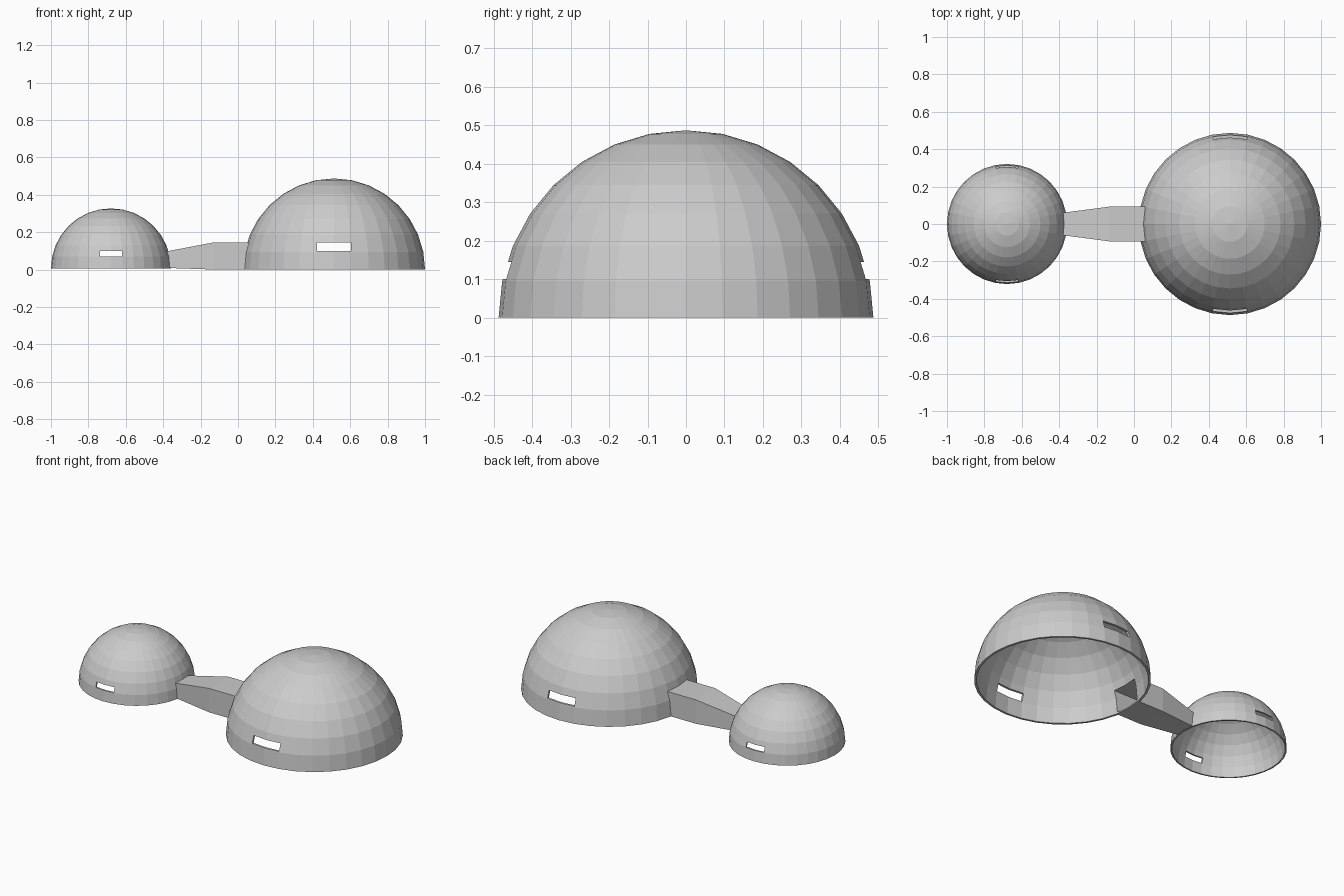
import bpy, bmesh
from mathutils import Matrix

if "Cube" in bpy.data.objects:
    bpy.data.objects.remove(bpy.data.objects["Cube"], do_unlink=True)

GREY = (0.6, 0.6, 0.6, 1)
grey = bpy.data.materials.new("plain grey")
grey.use_nodes = True
grey.diffuse_color = GREY
grey.node_tree.nodes["Principled BSDF"].inputs["Base Color"].default_value = GREY


def make_object(name, bm):
    bmesh.ops.recalc_face_normals(bm, faces=bm.faces)
    mesh = bpy.data.meshes.new(name)
    bm.to_mesh(mesh)
    bm.free()
    mesh.materials.append(grey)
    obj = bpy.data.objects.new(name, mesh)
    bpy.context.collection.objects.link(obj)
    return obj


def sphere(name, x, z, radius, half=False):
    bm = bmesh.new()
    bmesh.ops.create_uvsphere(bm, u_segments=32, v_segments=16, radius=radius)
    if half:
        geom = bm.verts[:] + bm.edges[:] + bm.faces[:]
        bmesh.ops.bisect_plane(bm, geom=geom, plane_co=(0, 0, 0),
                               plane_no=(0, 0, 1), clear_inner=True)
        rim = [e for e in bm.edges if e.is_boundary]
        bmesh.ops.contextual_create(bm, geom=rim)
    bmesh.ops.translate(bm, verts=bm.verts, vec=(x, 0, z))
    return make_object(name, bm)


def box(name, x, width, low, high):
    bm = bmesh.new()
    bmesh.ops.create_cube(bm, size=1, matrix=Matrix.Translation((x, 0, (low + high) / 2))
                          @ Matrix.Diagonal((width, 3, high - low, 1)))
    return make_object(name, bm)


def tunnel(name, inset, extra):
    # Sections: x, half width, bottom, top
    sections = [(-0.42 - extra, 0.055, 0.01, 0.09),
                (-0.13, 0.093, 0, 0.145),
                (0.09 + extra, 0.093, 0, 0.145)]
    bm = bmesh.new()
    rings = []
    for x, w, low, high in sections:
        w, low, high = w - inset, low + inset, high - inset
        rings.append([bm.verts.new((x, y, z)) for y, z in
                      ((-w, low), (w, low), (w, high), (-w, high))])
    for a, b in zip(rings, rings[1:]):
        for i in range(4):
            j = (i + 1) % 4
            bm.faces.new((a[i], a[j], b[j], b[i]))
    bm.faces.new(rings[0])
    bm.faces.new(rings[-1])
    return make_object(name, bm)


def cut(obj, cutters):
    for cutter in cutters:
        cutter.hide_render = True
        mod = obj.modifiers.new("cut", 'BOOLEAN')
        mod.operation = 'DIFFERENCE'
        mod.solver = 'EXACT'
        mod.object = cutter
    bpy.context.view_layer.update()
    deps = bpy.context.evaluated_depsgraph_get()
    mesh = bpy.data.meshes.new_from_object(obj.evaluated_get(deps))
    obj.modifiers.clear()
    obj.data = mesh


# Passage between the domes, and its hollow
corridor = tunnel("corridor", 0, 0)
passage = tunnel("passage_cutter", 0.008, 0.06)
cutters = [passage]
hollows = []

# Hollow domes with a window slot front and back
for name, x, z, r, wall, width, low, high in (
        ("large_dome", 0.513, 0, 0.487, 0.013, 0.18, 0.1, 0.145),
        ("small_dome", -0.679, 0.006, 0.321, 0.009, 0.12, 0.07, 0.1)):
    dome = sphere(name, x, z, r, half=True)
    hollow = sphere(name + "_hollow_cutter", x, z, r - wall)
    window = box(name + "_window_cutter", x, width, low, high)
    cut(dome, [hollow, window, passage])
    hollows.append(hollow)
    cutters += [hollow, window]

cut(corridor, [passage] + hollows)
for cutter in cutters:
    bpy.data.objects.remove(cutter, do_unlink=True)
